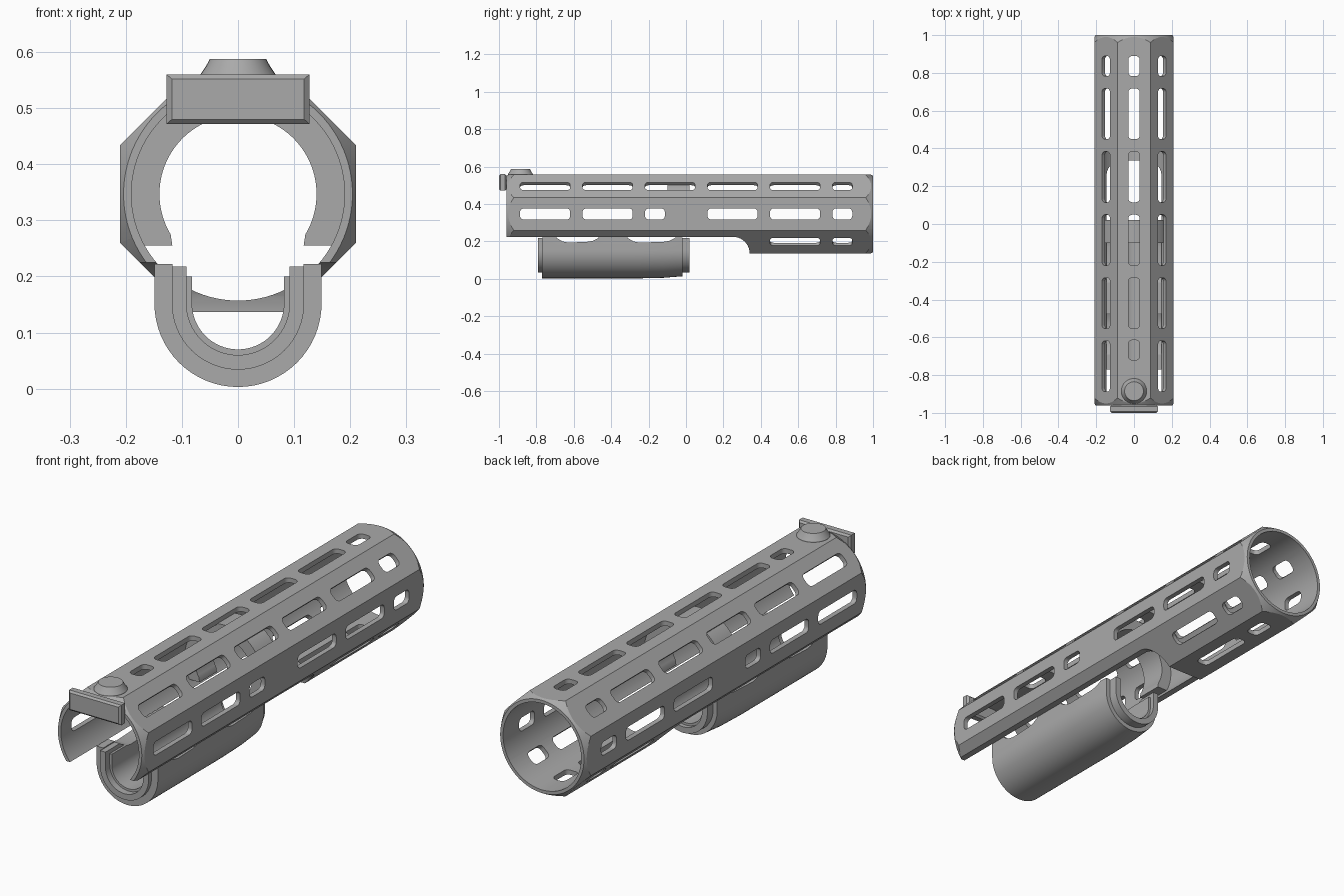
import bpy, bmesh
from math import sin, cos, pi, radians

cube = bpy.data.objects.get("Cube")
if cube:
    bpy.data.objects.remove(cube, do_unlink=True)

AXIS_Z = 0.347      # height of the tube axis
GUARD_Z = 0.152     # height of the lower guard's arc centre
BORE = 0.19

grey = bpy.data.materials.new("plain_grey")
grey.use_nodes = True
grey.diffuse_color = (0.4, 0.4, 0.4, 1)
grey.node_tree.nodes["Principled BSDF"].inputs["Base Color"].default_value = (0.4, 0.4, 0.4, 1)


def along_y(u, v, w):
    return (u, w, v)


def along_x(u, v, w):
    return (w, u, v)


def along_z(u, v, w):
    return (u, v, w)


def arc(radius, start, end, steps, cu=0.0, cv=0.0):
    angles = [radians(start + (end - start) * i / steps) for i in range(steps + 1)]
    return [(cu + radius * cos(a), cv + radius * sin(a)) for a in angles]


def circle(radius, cu=0.0, cv=0.0, sides=96, turn=0.0):
    return arc(radius, turn, turn + 360, sides, cu, cv)[:-1]


def add_loft(bm, sections, place):
    """Skin equal-length outlines, given as (position, outline), and cap the ends."""
    rings = [[bm.verts.new(place(u, v, w)) for u, v in pts] for w, pts in sections]
    for a, b in zip(rings, rings[1:]):
        for i in range(len(a)):
            j = (i + 1) % len(a)
            bm.faces.new((a[i], a[j], b[j], b[i]))
    bm.faces.new(rings[0])
    bm.faces.new(rings[-1])


def finish(name, bm):
    bmesh.ops.recalc_face_normals(bm, faces=bm.faces)
    mesh = bpy.data.meshes.new(name)
    bm.to_mesh(mesh)
    bm.free()
    mesh.materials.append(grey)
    obj = bpy.data.objects.new(name, mesh)
    bpy.context.collection.objects.link(obj)
    return obj


def loft(name, sections, place=along_y):
    bm = bmesh.new()
    add_loft(bm, sections, place)
    return finish(name, bm)


def select(obj):
    bpy.ops.object.select_all(action='DESELECT')
    obj.select_set(True)
    bpy.context.view_layer.objects.active = obj


def combine(obj, tool, operation='DIFFERENCE'):
    """Apply a boolean and discard the tool."""
    tool.hide_render = True
    mod = obj.modifiers.new("cut", 'BOOLEAN')
    mod.operation, mod.object, mod.solver = operation, tool, 'EXACT'
    select(obj)
    bpy.ops.object.modifier_apply(modifier=mod.name)
    bpy.data.objects.remove(tool, do_unlink=True)


def smooth(obj):
    select(obj)
    bpy.ops.object.shade_smooth_by_angle(angle=radians(25))


def rounded_box(u0, u1, v0, v1, r):
    pts = []
    for k, (u, v) in enumerate([(u1 - r, v1 - r), (u0 + r, v1 - r), (u0 + r, v0 + r), (u1 - r, v0 + r)]):
        pts += arc(r, 90 * k, 90 * k + 90, 5, u, v)
    return pts


# Octagonal tube with conically turned ends
octagon = circle(0.21 / cos(pi / 8), 0, AXIS_Z, 8, 22.5)
tube = loft("octagonal_tube", [(-0.96, octagon), (1.0, octagon)])
turned = [(y, circle(r, 0, AXIS_Z)) for y, r in
          [(-0.96, 0.204), (-0.915, 0.231), (0.955, 0.231), (1.0, 0.204)]]
combine(tube, loft("turned_ends", turned), 'INTERSECT')
bore = circle(BORE, 0, AXIS_Z)
combine(tube, loft("bore_cutter", [(-1.2, bore), (1.2, bore)]))

# Open underside, rounded where the full tube begins
opening = [(-1.2, 0.0), (0.34, 0.0)] + arc(0.088, 0, 90, 10, 0.252, 0.137) + [(-1.2, 0.225)]
combine(tube, loft("underside_cutter", [(-0.5, opening), (0.5, opening)], along_x))

# Rounded slots on each flat
PITCH, FIRST, LONG, SHORT = 0.334, -0.887, 0.268, 0.106


def slot(index, length):
    start = FIRST + PITCH * index
    return start, start + length


upper = [slot(i, LONG) for i in range(5)] + [slot(5, SHORT)]
top = [slot(0, LONG)] + upper[1:]
top[0] = (-0.72, -0.615)
side = upper[:2] + [slot(2, SHORT)] + upper[3:]
lower = upper[4:]
bm = bmesh.new()
for degrees, row in [(0, side), (45, upper), (90, top), (135, upper),
                     (180, side), (225, lower), (270, lower), (315, lower)]:
    c, s = cos(radians(degrees)), sin(radians(degrees))

    def on_flat(u, v, w, c=c, s=s):
        return (w * c - v * s, u, AXIS_Z + w * s + v * c)

    for y0, y1 in row:
        outline = rounded_box(y0, y1, -0.03, 0.03, 0.02)
        add_loft(bm, [(0.15, outline), (0.25, outline)], on_flat)
combine(tube, finish("slot_cutter", bm))
smooth(tube)

# Inner ring, open at the bottom
ring = arc(0.14, -31, 211, 60, 0, AXIS_Z) + [(-0.117, 0.255)]
ring += arc(0.192, 208.6, -28.6, 60, 0, AXIS_Z) + [(0.117, 0.255)]
smooth(loft("inner_ring", [(-0.1, ring), (0.02, ring)]))


# Lower guard: U-shaped shell, end tongues and liner
def u_shape(outer, inner, height):
    return ([(outer, height)] + arc(outer, 0, -180, 32, 0, GUARD_Z) + [(-outer, height)]
            + [(-inner, height)] + arc(inner, -180, 0, 32, 0, GUARD_Z) + [(inner, height)])


def notches():
    bm = bmesh.new()
    for y0, y1 in [(-0.69, -0.47), (-0.31, -0.06)]:
        outline = [(y0, 0.24), (y0, 0.218), (y0 + 0.03, 0.2), (y0 + 0.06, 0.194),
                   (y1 - 0.06, 0.198), (y1 - 0.03, 0.203), (y1, 0.218), (y1, 0.24)]
        add_loft(bm, [(-0.3, outline), (0.3, outline)], along_x)
    return finish("notch_cutter", bm)


guard_parts = [
    ("lower_guard_shell", [(-0.77, 0.149), (-0.25, 0.149), (-0.12, 0.146), (-0.02, 0.138)], 0.117, 0.222),
    ("lower_guard_tongue", [(-0.79, 0.118), (0.02, 0.118)], 0.092, 0.218),
    ("lower_guard_liner", [(-0.76, 0.093), (0.0, 0.093)], 0.082, 0.2)]
for name, stations, inner, height in guard_parts:
    part = loft(name, [(y, u_shape(r, inner, height)) for y, r in stations])
    combine(part, notches())
    smooth(part)

# Bevelled plate on the front of the tube
inset = [(u * 0.118, 0.516 + v * 0.036) for u, v in [(1, 1), (-1, 1), (-1, -1), (1, -1)]]
full = [(u * 0.127, 0.516 + v * 0.044) for u, v in [(1, 1), (-1, 1), (-1, -1), (1, -1)]]
loft("front_plate", [(-1.0, inset), (-0.992, full), (-0.967, full), (-0.959, inset)])

# Tapered stud on top
stud = [(z, circle(r, 0, -0.885, 32)) for z, r in
        [(0.55, 0.068), (0.56, 0.067), (0.575, 0.057), (0.588, 0.05)]]
smooth(loft("top_stud", stud, along_z))
